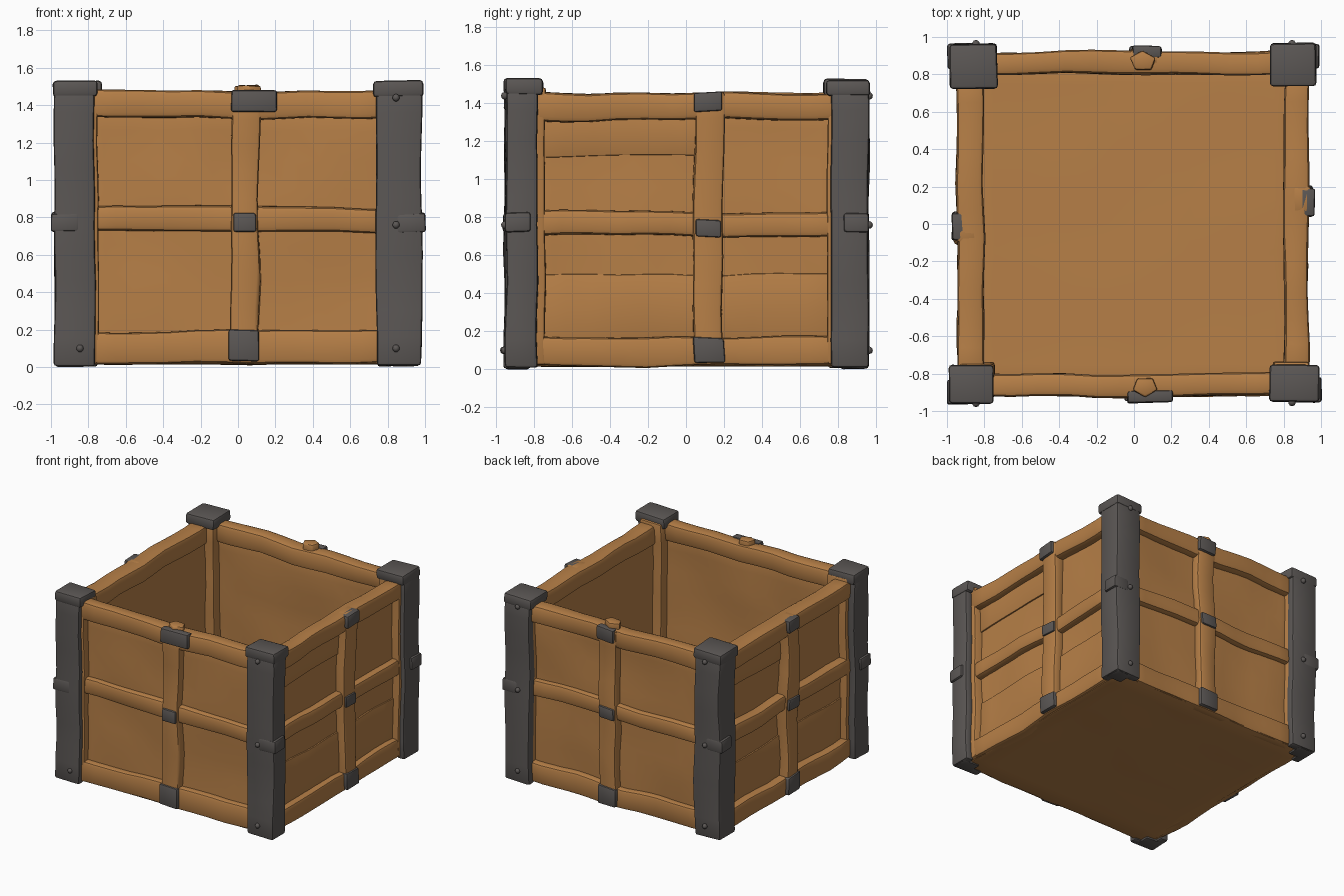
import bpy, bmesh, math
from mathutils import Vector, noise

if "Cube" in bpy.data.objects:
    bpy.data.objects.remove(bpy.data.objects["Cube"])


def material(name, rgb):
    m = bpy.data.materials.new(name)
    m.diffuse_color = (*rgb, 1)
    m.use_nodes = True
    m.node_tree.nodes["Principled BSDF"].inputs["Base Color"].default_value = m.diffuse_color
    return m


WOOD = material("warm wood", (0.47, 0.213, 0.063))
METAL = material("dark iron", (0.105, 0.095, 0.09))


def prism(name, profile, z0, z1, mat, bevel=0.015, place=None, wobble=0.02):
    """Extrude a profile upward, round its edges, then bend it slightly by hand-carved noise."""
    bm = bmesh.new()
    face = bm.faces.new([bm.verts.new((x, y, z0)) for x, y in profile])
    up = bmesh.ops.extrude_face_region(bm, geom=[face])["geom"]
    for v in up:
        if isinstance(v, bmesh.types.BMVert):
            v.co.z = z1
    bmesh.ops.recalc_face_normals(bm, faces=bm.faces[:])
    bmesh.ops.bevel(bm, geom=bm.edges[:], offset=bevel, segments=2, profile=0.5,
                    affect='EDGES', clamp_overlap=True)
    for axis in range(3):
        lo = min(v.co[axis] for v in bm.verts)
        hi = max(v.co[axis] for v in bm.verts)
        n = int((hi - lo) / 0.14)
        for i in range(1, n):
            co, no = Vector(), Vector()
            co[axis], no[axis] = lo + (hi - lo) * i / n, 1
            bmesh.ops.bisect_plane(bm, geom=bm.verts[:] + bm.edges[:] + bm.faces[:],
                                   plane_co=co, plane_no=no)
    for v in bm.verts:
        if place:
            v.co = Vector(place(*v.co))
        v.co += noise.noise_vector(v.co * 2.6) * wobble
        v.co.z = max(v.co.z, 0)
    bmesh.ops.recalc_face_normals(bm, faces=bm.faces[:])
    me = bpy.data.meshes.new(name)
    bm.to_mesh(me)
    bm.free()
    ob = bpy.data.objects.new(name, me)
    bpy.context.collection.objects.link(ob)
    me.materials.append(mat)
    bpy.ops.object.select_all(action='DESELECT')
    ob.select_set(True)
    bpy.context.view_layer.objects.active = ob
    bpy.ops.object.shade_smooth_by_angle(angle=math.radians(40))
    return ob


def box(name, x0, x1, y0, y1, z0, z1, mat, **kw):
    return prism(name, [(x0, y0), (x1, y0), (x1, y1), (x0, y1)], z0, z1, mat, **kw)


def bolt(name, loc):
    bpy.ops.mesh.primitive_uv_sphere_add(segments=10, ring_count=6, radius=0.02, location=loc)
    ob = bpy.context.object
    ob.name = name
    ob.data.materials.append(METAL)
    bpy.ops.object.shade_smooth()


# Floor
box("floor", -0.9, 0.9, -0.9, 0.9, 0.015, 0.065, WOOD, bevel=0.008, wobble=0.005)

# Sides: (name, strut centre, outer depth, level shift, strut half width, planked, direction)
# In side coordinates u runs along the wall and d points outward.
sides = [
    ("front", 0.04, 0.92, 0.02, False, lambda u, d, z: (u, -d, z)),
    ("right", 0.125, 0.93, 0.0, True, lambda u, d, z: (d, u, z)),
    ("back", -0.06, 0.92, 0.01, False, lambda u, d, z: (-u, d, z)),
    ("left", 0.03, 0.945, 0.0, True, lambda u, d, z: (-d, -u, z)),
]
for name, c, out, up, planked, place in sides:
    kw = dict(place=place)
    box(name + "_panel", -0.85, 0.85, 0.82, 0.865, 0.03, 1.42, WOOD, bevel=0.006, **kw)
    # Rails: bottom, middle, top
    box(name + "_bottom_rail", -0.8, 0.8, 0.83, out - 0.005, 0.018, 0.17 + up, WOOD, bevel=0.02, **kw)
    box(name + "_middle_rail", -0.8, 0.8, 0.83, out - 0.01, 0.705 + up, 0.835 + up, WOOD, bevel=0.025, **kw)
    box(name + "_top_rail", -0.8, 0.8, 0.80, out, 1.31 + up, 1.455 + up, WOOD, bevel=0.025, **kw)
    # Centre strut with iron brackets over each crossing
    box(name + "_strut", c - 0.078, c + 0.075, 0.84, out + 0.008, 0.03, 1.455 + up, WOOD, bevel=0.02, **kw)
    box(name + "_bottom_bracket", c - 0.085, c + 0.08, 0.86, out + 0.022, 0.03, 0.17 + up, METAL, bevel=0.012, **kw)
    box(name + "_middle_bracket", c - 0.065, c + 0.065, 0.86, out + 0.022, 0.705 + up, 0.8 + up, METAL, bevel=0.012, **kw)
    wide = 0.16 if name == "front" else 0.06
    box(name + "_top_bracket", c - 0.085, c + wide, 0.885, out + 0.028, 1.35 + up, 1.455 + up * 1.5, METAL, bevel=0.012, **kw)
    # Thin overlapping boards on the side walls
    if planked:
        box(name + "_lower_board", -0.78, 0.78, 0.84, 0.876, 0.12, 0.50, WOOD, bevel=0.006, **kw)
        box(name + "_upper_board", -0.78, c, 0.84, 0.876, 1.12, 1.36, WOOD, bevel=0.006, **kw)
    # Wooden peg on top of the front and back rails
    else:
        peg = [(c + 0.01 + 0.07 * math.cos(a), 0.865 + 0.055 * math.sin(a))
               for a in (math.radians(90 + 72 * i) for i in range(5))]
        prism(name + "_peg", peg, 1.44, 1.51, WOOD, bevel=0.01, **kw)

# Corners: sign x, sign y, inner x, inner y, outer x, outer y
corners = [
    ("front_left", -1, -1, 0.765, 0.775, 0.985, 0.955),
    ("front_right", 1, -1, 0.74, 0.785, 0.98, 0.95),
    ("back_left", -1, 1, 0.745, 0.75, 0.975, 0.96),
    ("back_right", 1, 1, 0.74, 0.765, 0.965, 0.96),
]
for name, sx, sy, ix, iy, ox, oy in corners:
    kw = dict(place=lambda x, y, z, sx=sx, sy=sy: (sx * x, sy * y, z), wobble=0.014)
    # Wooden post seen inside the crate
    box(name + "_post", 0.745, 0.93, 0.745, 0.92, 0.02, 1.48, WOOD, bevel=0.015, **kw)
    # Iron angle around the outside, with cap, foot and strap
    t = 0.07
    angle = [(ix, oy), (ix, oy - t), (ox - t, oy - t), (ox - t, iy), (ox, iy), (ox, oy)]
    prism(name + "_iron_angle", angle, 0.004, 1.51, METAL, bevel=0.016, **kw)
    box(name + "_iron_cap", ix - 0.015, ox + 0.006, iy - 0.025, oy + 0.006, 1.44, 1.525, METAL, bevel=0.018, **kw)
    box(name + "_iron_foot", 0.82, ox - 0.01, 0.82, oy - 0.01, 0.0, 0.08, METAL, bevel=0.012, **kw)
    box(name + "_strap", 0.85, ox + 0.018, oy - 0.13, oy + 0.004, 0.725, 0.825, METAL, bevel=0.014, **kw)
    # Bolts on the front and back faces
    bx = sx * 0.845
    for i, z in enumerate((0.1, 0.76, 1.44)):
        if name != "front_left" or i == 0:
            bolt(f"{name}_bolt_{i}", (bx, sy * (oy + 0.004), z))
